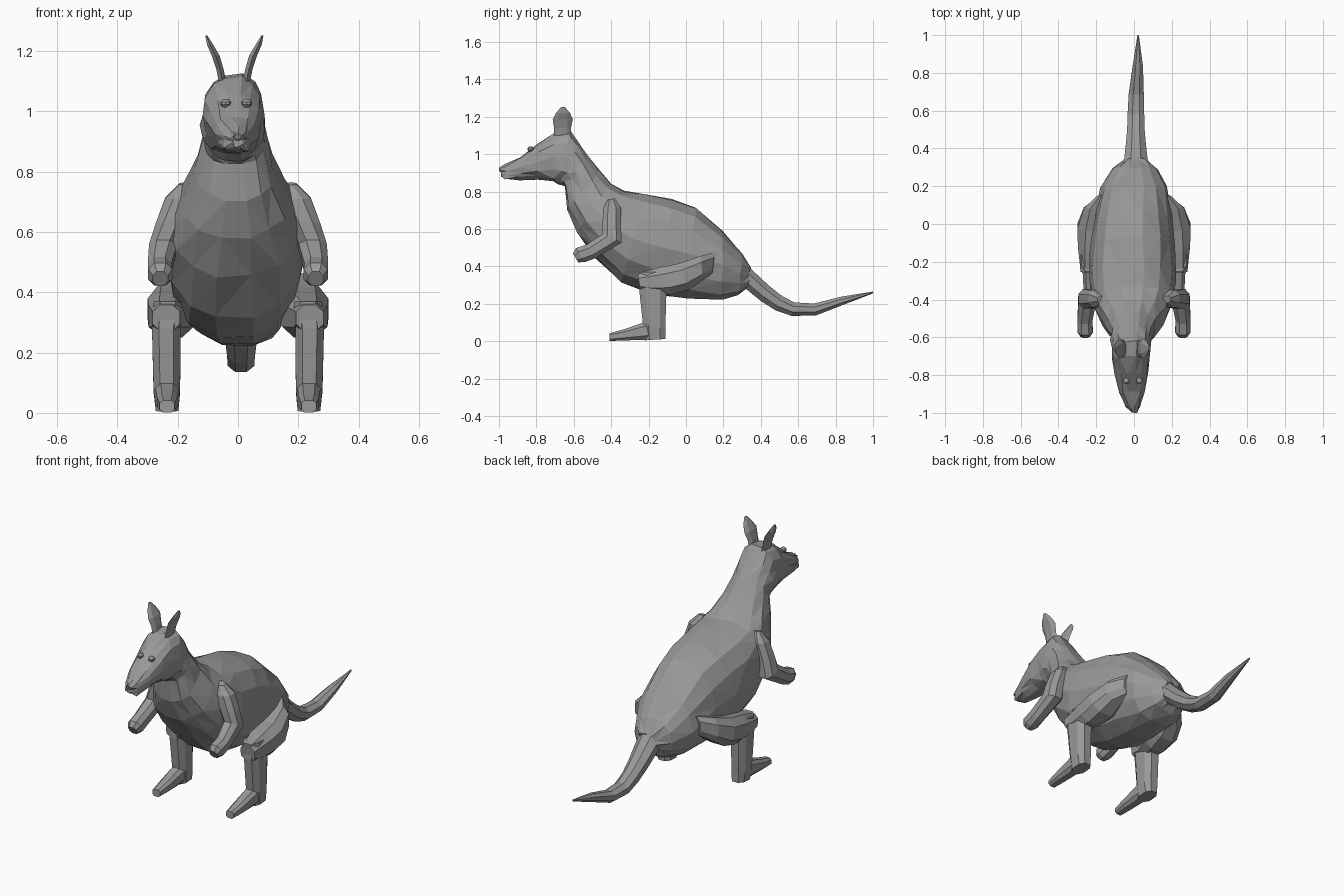
import bpy, bmesh, math, random
from mathutils import Vector

random.seed(4)
fur = bpy.data.materials.new("grey fur")
fur.diffuse_color = (0.32, 0.32, 0.32, 1)


def loft(name, sections, sides=8, power=1.0, jitter=0.0, mirror=False):
    """Each section: (x, half width, y1, z1, y2, z2); the last four span the ring in side view."""
    bm = bmesh.new()
    rings = []
    for i, (x, w, y1, z1, y2, z2) in enumerate(sections):
        a, b = Vector((x, y1, z1)), Vector((x, y2, z2))
        mid, half = (a + b) / 2, (a - b) / 2
        ring = []
        for k in range(sides):
            t = 2 * math.pi * (k + 0.5 * (sides < 9)) / sides
            c, s = math.cos(t), math.sin(t)
            c = math.copysign(abs(c) ** power, c)
            s = math.copysign(abs(s) ** power, s)
            p = mid + half * s + Vector((w * c, 0, 0))
            p += Vector([random.uniform(-jitter, jitter) for _ in range(3)])
            ring.append(bm.verts.new(p))
        rings.append(ring)
    for r, q in zip(rings, rings[1:]):
        for k in range(sides):
            n = (k + 1) % sides
            bm.faces.new((r[k], r[n], q[n], q[k]))
    bm.faces.new(rings[0])
    bm.faces.new(rings[-1])
    bmesh.ops.recalc_face_normals(bm, faces=bm.faces)
    if jitter:
        bmesh.ops.triangulate(bm, faces=bm.faces)
    return finish(name, bm, mirror)


def finish(name, bm, mirror=False):
    me = bpy.data.meshes.new(name)
    bm.to_mesh(me)
    bm.free()
    me.materials.append(fur)
    ob = bpy.data.objects.new(name, me)
    bpy.context.collection.objects.link(ob)
    if mirror:
        ob.modifiers.new("mirror", "MIRROR")
    return ob


def bead(name, pos, scale):
    bm = bmesh.new()
    bmesh.ops.create_uvsphere(bm, u_segments=8, v_segments=5, radius=1)
    for v in bm.verts:
        v.co = Vector(v.co[i] * scale[i] + pos[i] for i in range(3))
    finish(name, bm)


# Pear-shaped body running up the neck into a wedge head
loft("body_and_head", [
    (0.01, 0.06, 0.345, 0.40, 0.34, 0.29),
    (0.005, 0.12, 0.30, 0.475, 0.28, 0.25),
    (0.0, 0.175, 0.20, 0.59, 0.19, 0.218),
    (-0.005, 0.205, 0.05, 0.715, 0.0, 0.228),
    (-0.01, 0.222, -0.07, 0.762, -0.18, 0.248),
    (-0.01, 0.23, -0.22, 0.787, -0.35, 0.315),
    (-0.01, 0.215, -0.33, 0.807, -0.49, 0.45),
    (-0.01, 0.175, -0.40, 0.84, -0.585, 0.58),
    (-0.01, 0.13, -0.46, 0.91, -0.64, 0.70),
    (-0.012, 0.108, -0.52, 0.99, -0.65, 0.82),
    (-0.015, 0.107, -0.575, 1.065, -0.66, 0.835),
    (-0.015, 0.106, -0.62, 1.127, -0.68, 0.84),
    (-0.015, 0.10, -0.70, 1.115, -0.715, 0.85),
    (-0.012, 0.086, -0.79, 1.06, -0.79, 0.863),
    (-0.008, 0.067, -0.89, 0.988, -0.89, 0.863),
    (-0.003, 0.042, -0.965, 0.945, -0.965, 0.863),
    (0.0, 0.02, -0.995, 0.925, -0.985, 0.88)],
    sides=14, power=0.86, jitter=0.006)

# Drooping tail that lifts at its tip
loft("tail", [
    (0.01, 0.085, 0.29, 0.47, 0.24, 0.26),
    (0.01, 0.067, 0.355, 0.385, 0.32, 0.275),
    (0.01, 0.057, 0.44, 0.305, 0.40, 0.21),
    (0.01, 0.05, 0.51, 0.248, 0.48, 0.16),
    (0.01, 0.048, 0.58, 0.21, 0.565, 0.132),
    (0.012, 0.043, 0.685, 0.204, 0.695, 0.135),
    (0.02, 0.03, 0.83, 0.24, 0.835, 0.19),
    (0.022, 0.004, 1.0, 0.266, 1.0, 0.255)], sides=8)

# Hind legs: thigh, shin and long foot
loft("thigh", [
    (0.16, 0.035, 0.155, 0.48, 0.14, 0.36),
    (0.20, 0.07, 0.08, 0.46, 0.09, 0.32),
    (0.215, 0.09, -0.04, 0.42, 0.02, 0.27),
    (0.222, 0.08, -0.14, 0.40, -0.07, 0.245),
    (0.235, 0.055, -0.235, 0.375, -0.16, 0.25),
    (0.238, 0.048, -0.258, 0.36, -0.245, 0.27)],
    power=0.8, mirror=True)
loft("shin", [
    (0.232, 0.05, -0.255, 0.37, -0.10, 0.37),
    (0.238, 0.05, -0.255, 0.28, -0.10, 0.27),
    (0.236, 0.047, -0.235, 0.10, -0.107, 0.06),
    (0.235, 0.040, -0.225, 0.004, -0.107, 0.012)],
    power=0.75, mirror=True)
loft("foot", [
    (0.235, 0.036, -0.15, 0.10, -0.13, 0.012),
    (0.235, 0.041, -0.22, 0.105, -0.20, 0.006),
    (0.235, 0.035, -0.33, 0.066, -0.33, 0.002),
    (0.235, 0.026, -0.41, 0.043, -0.41, 0.0)],
    power=0.7, mirror=True)

# Bent forelegs with small paws
loft("foreleg", [
    (0.168, 0.028, -0.42, 0.755, -0.38, 0.765),
    (0.19, 0.055, -0.445, 0.71, -0.345, 0.715),
    (0.225, 0.052, -0.45, 0.63, -0.345, 0.62),
    (0.248, 0.05, -0.45, 0.575, -0.34, 0.525),
    (0.26, 0.042, -0.53, 0.52, -0.485, 0.44),
    (0.258, 0.043, -0.59, 0.50, -0.54, 0.42),
    (0.258, 0.027, -0.605, 0.47, -0.575, 0.42)],
    power=0.85, mirror=True)

# Upright ears leaning outwards
for side in (-1, 1):
    loft("ear", [
        (-0.012 + side * 0.04, 0.014, -0.705, 1.10, -0.615, 1.10),
        (-0.012 + side * 0.048, 0.014, -0.705, 1.14, -0.615, 1.14),
        (-0.012 + side * 0.062, 0.015, -0.713, 1.185, -0.605, 1.185),
        (-0.012 + side * 0.08, 0.012, -0.695, 1.22, -0.62, 1.22),
        (-0.012 + side * 0.093, 0.004, -0.668, 1.252, -0.648, 1.252)], sides=6)
    bead("eye", (-0.006 + side * 0.035, -0.83, 1.027), (0.018, 0.018, 0.015))

# Nose
bead("nose", (0.0, -0.985, 0.917), (0.016, 0.015, 0.015))
